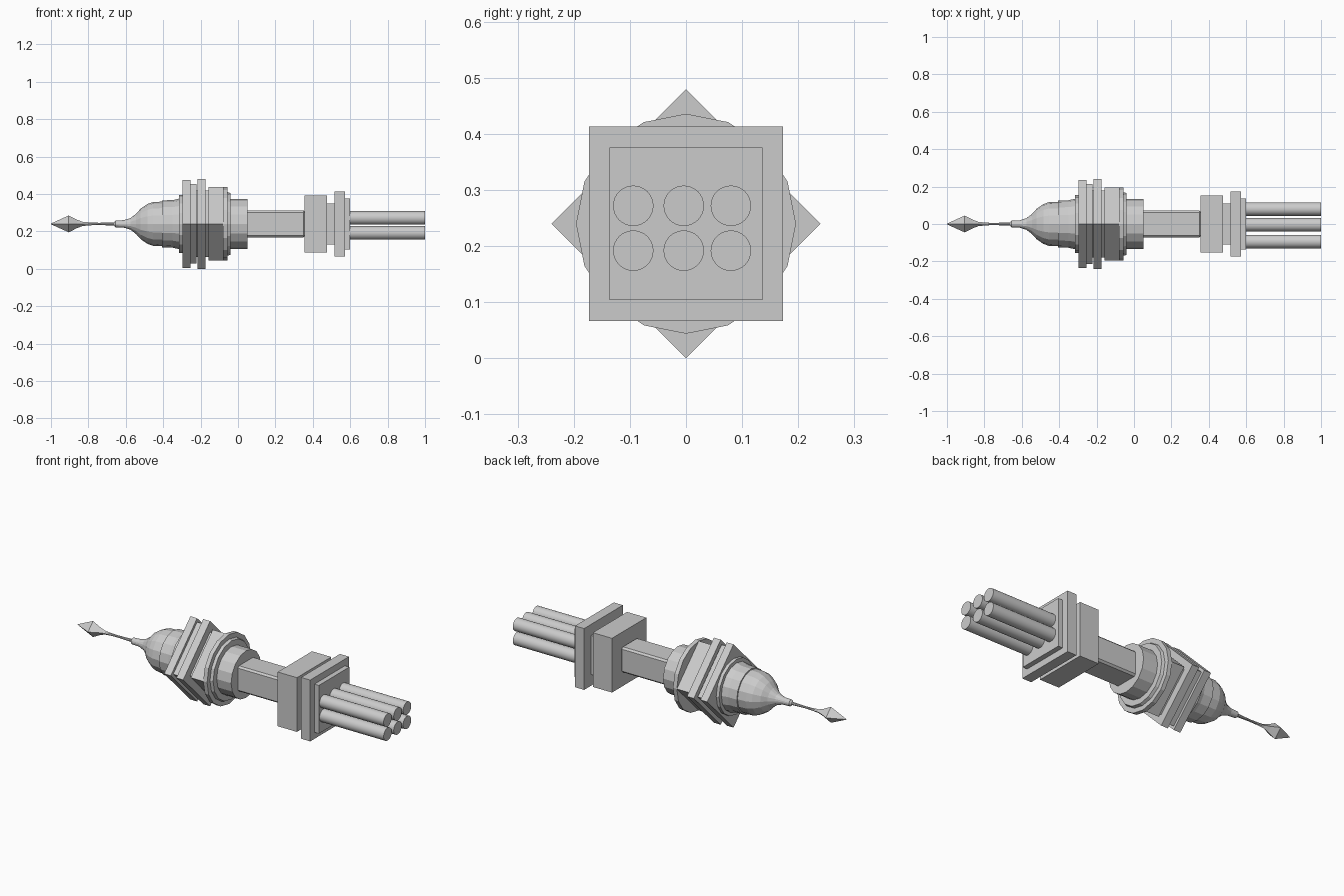
import bpy, bmesh, math

if "Cube" in bpy.data.objects:
    bpy.data.objects.remove(bpy.data.objects["Cube"])

AXIS_Z = 0.24
grey = bpy.data.materials.new("light_grey")
grey.diffuse_color = (0.6, 0.6, 0.6, 1)
grey.use_nodes = True
grey.node_tree.nodes["Principled BSDF"].inputs["Base Color"].default_value = grey.diffuse_color


def lathe(name, profile, sides, phase=0.0, y=0.0, z=AXIS_Z, smooth=False):
    """Revolve (x, radius) points around an axis parallel to x and cap both ends."""
    bm = bmesh.new()
    rings = []
    for x, r in profile:
        ring = []
        for i in range(sides):
            a = phase + 2 * math.pi * i / sides
            ring.append(bm.verts.new((x, y + r * math.cos(a), z + r * math.sin(a))))
        rings.append(ring)
    for a, b in zip(rings, rings[1:]):
        for i in range(sides):
            j = (i + 1) % sides
            bm.faces.new((a[i], a[j], b[j], b[i]))
    bm.faces.new(rings[0])
    bm.faces.new(rings[-1])
    bmesh.ops.remove_doubles(bm, verts=bm.verts, dist=1e-5)
    bmesh.ops.recalc_face_normals(bm, faces=bm.faces)
    me = bpy.data.meshes.new(name)
    bm.to_mesh(me)
    bm.free()
    me.materials.append(grey)
    ob = bpy.data.objects.new(name, me)
    bpy.context.collection.objects.link(ob)
    if smooth:
        bpy.ops.object.select_all(action='DESELECT')
        ob.select_set(True)
        bpy.context.view_layer.objects.active = ob
        bpy.ops.object.shade_smooth_by_angle(angle=math.radians(35))
    return ob


def slab(name, x0, x1, half):
    """Upright square block along the axis."""
    r = half * math.sqrt(2)
    return lathe(name, [(x0, r), (x1, r)], 4, math.pi / 4)


def diamond(name, x0, x1, r):
    """Square plate standing on its corner."""
    return lathe(name, [(x0, r), (x1, r)], 4)


# Pointed tip and needle
lathe("spear_tip", [(-1.0, 0.002), (-0.905, 0.045), (-0.86, 0.022),
                    (-0.83, 0.011), (-0.78, 0.007)], 4)
lathe("needle", [(-0.84, 0.008), (-0.74, 0.006), (-0.66, 0.009)], 8)

# Rounded nose
lathe("nose", [(-0.665, 0.008), (-0.655, 0.018), (-0.61, 0.02), (-0.575, 0.031),
               (-0.545, 0.054), (-0.52, 0.082), (-0.485, 0.106), (-0.455, 0.117),
               (-0.405, 0.119), (-0.405, 0.126), (-0.35, 0.127), (-0.315, 0.135),
               (-0.315, 0.155), (-0.29, 0.155)], 16)

# Stack of corner-standing plates
for i, (x0, x1, r) in enumerate([(-0.297, -0.255, 0.235), (-0.255, -0.222, 0.213),
                                 (-0.217, -0.174, 0.24), (-0.174, -0.158, 0.178),
                                 (-0.158, -0.08, 0.196)]):
    diamond(f"diamond_plate_{i + 1}", x0, x1, r)
diamond("diamond_core", -0.26, -0.15, 0.178)

# Stepped round collar
lathe("collar", [(-0.08, 0.196), (-0.056, 0.196), (-0.056, 0.17), (-0.04, 0.165),
                 (-0.04, 0.133), (0.05, 0.133)], 16)

# Square shaft with chamfered edges
shaft = slab("shaft", 0.04, 0.36, 0.072)
bev = shaft.modifiers.new("chamfer", 'BEVEL')
bev.width = 0.01
bev.segments = 1

# Square blocks carrying the barrels
slab("rear_block", 0.355, 0.475, 0.153)
slab("block_neck", 0.475, 0.515, 0.11)
slab("barrel_plate", 0.515, 0.572, 0.173)
slab("barrel_inset_plate", 0.572, 0.6, 0.136)

# Six barrels in two rows
for row, z in enumerate((0.192, 0.272)):
    for col, y in enumerate((-0.094, -0.004, 0.08)):
        lathe(f"barrel_{row + 1}_{col + 1}", [(0.595, 0.036), (1.0, 0.036)], 32,
              y=y, z=z, smooth=True)
